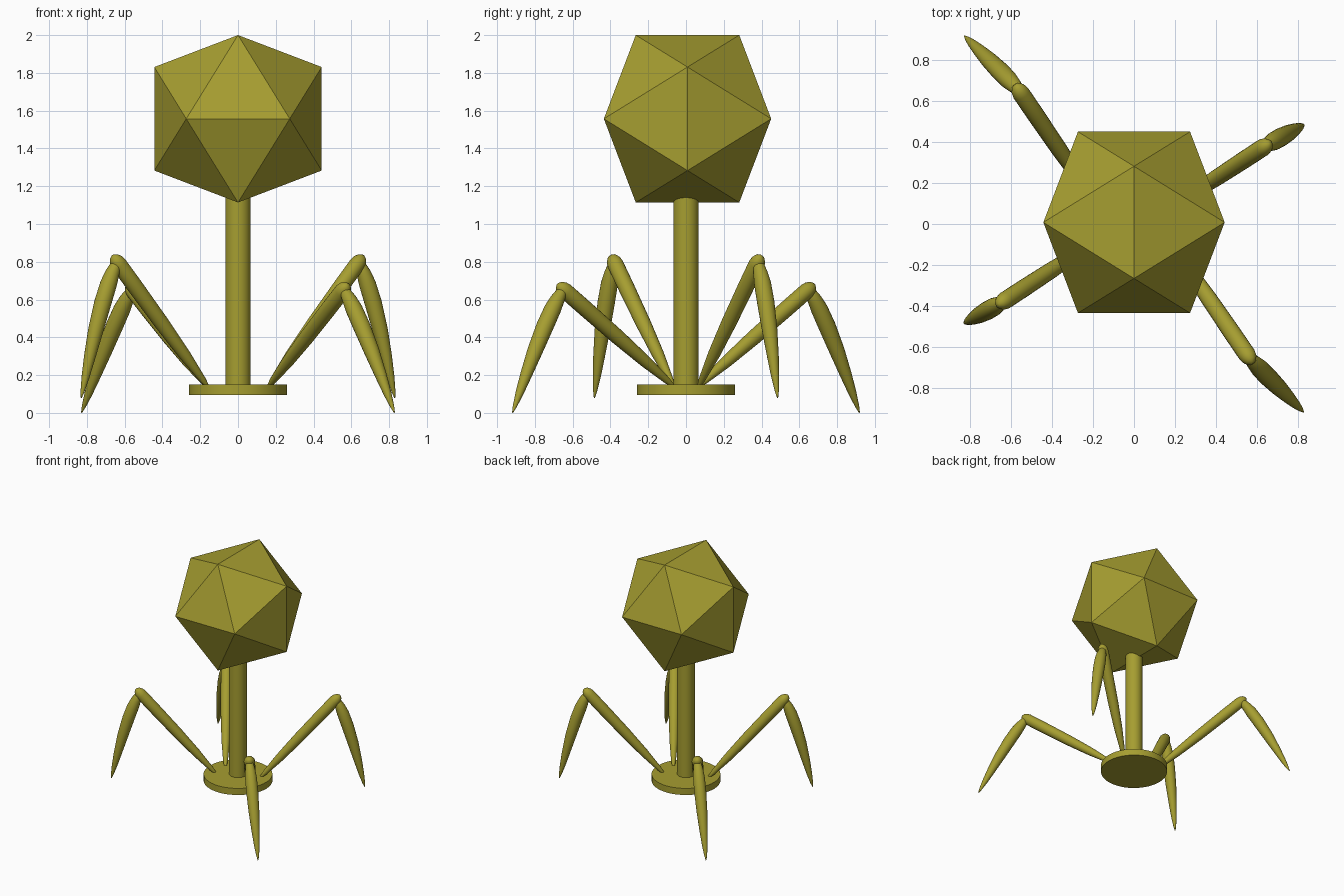
import bpy, bmesh, math
from mathutils import Vector

if "Cube" in bpy.data.objects:
    bpy.data.objects.remove(bpy.data.objects["Cube"])

olive = bpy.data.materials.new("olive")
olive.diffuse_color = (0.38, 0.34, 0.03, 1)
olive.use_nodes = True
olive.node_tree.nodes["Principled BSDF"].inputs["Base Color"].default_value = olive.diffuse_color


def add_object(name, bm, smooth=True):
    bmesh.ops.recalc_face_normals(bm, faces=bm.faces[:])
    mesh = bpy.data.meshes.new(name)
    bm.to_mesh(mesh)
    bm.free()
    mesh.materials.append(olive)
    ob = bpy.data.objects.new(name, mesh)
    bpy.context.collection.objects.link(ob)
    if smooth:
        bpy.ops.object.select_all(action='DESELECT')
        ob.select_set(True)
        bpy.context.view_layer.objects.active = ob
        bpy.ops.object.shade_smooth_by_angle(angle=math.radians(40))
    return ob


def cylinder(name, radius, z0, z1, sides=48):
    bm = bmesh.new()
    bmesh.ops.create_cone(bm, cap_ends=True, segments=sides, radius1=radius,
                          radius2=radius, depth=z1 - z0)
    bmesh.ops.translate(bm, vec=(0, 0, (z0 + z1) / 2), verts=bm.verts[:])
    return add_object(name, bm)


def limb(name, start, end, profile, bulge=0.0, sides=20):
    """Round limb; profile lists (distance 0..1, radius), bulge bows it outward."""
    start, end = Vector(start), Vector(end)
    axis = (end - start).normalized()
    side = axis.cross(Vector((0, 0, 1))).normalized()
    up = side.cross(axis)
    outward = Vector((start.x, start.y, 0)).normalized()
    bm = bmesh.new()
    rings = []
    for t, r in profile:
        u = min(max(t, 0), 1)
        c = start.lerp(end, t) + outward * bulge * math.sin(math.pi * u ** 0.7)
        rings.append([bm.verts.new(c + r * (math.cos(a) * side + math.sin(a) * up))
                      for a in (2 * math.pi * i / sides for i in range(sides))])
    for a, b in zip(rings, rings[1:]):
        for i in range(sides):
            j = (i + 1) % sides
            bm.faces.new((a[i], a[j], b[j], b[i]))
    bm.faces.new(rings[0])
    bm.faces.new(rings[-1])
    return add_object(name, bm)


# Faceted head: icosahedron with horizontal top and bottom edges
bm = bmesh.new()
a, b = 0.274, 0.443
for s in (-1, 1):
    for t in (-1, 1):
        for co in ((0, s * a, t * b), (s * b, 0, t * a), (s * a, t * b, 0)):
            bm.verts.new(Vector(co) + Vector((0, 0.008, 1.557)))
bmesh.ops.convex_hull(bm, input=bm.verts[:])
add_object("head", bm, smooth=False)

# Tail column and base disc
cylinder("tail_column", 0.067, 0.12, 1.22)
cylinder("base_disc", 0.26, 0.095, 0.15)

# Jointed legs: two designs, each repeated after a half turn
upper = [(0, 0.010), (0.05, 0.018), (0.25, 0.032), (0.5, 0.040), (0.8, 0.043),
         (0.98, 0.043), (1.01, 0.038), (1.035, 0.026), (1.05, 0.008)]
lower = [(-0.03, 0.012), (0, 0.026), (0.08, 0.038), (0.16, 0.045), (0.3, 0.046),
         (0.5, 0.041), (0.7, 0.031), (0.85, 0.021), (0.95, 0.011), (1, 0.003)]
legs = {
    "long": ((0.165, -0.07, 0.145), (0.56, -0.65, 0.655), (0.828, -0.918, 0.002)),
    "short": ((0.165, 0.07, 0.145), (0.64, 0.38, 0.80), (0.83, 0.485, 0.08)),
}
for kind, joints in legs.items():
    for side, s in (("right", 1), ("left", -1)):
        foot, knee, tip = [(s * x, s * y, z) for x, y, z in joints]
        limb(f"{side}_{kind}_upper_leg", foot, knee, upper)
        limb(f"{side}_{kind}_lower_leg", knee, tip, lower, bulge=0.022)
